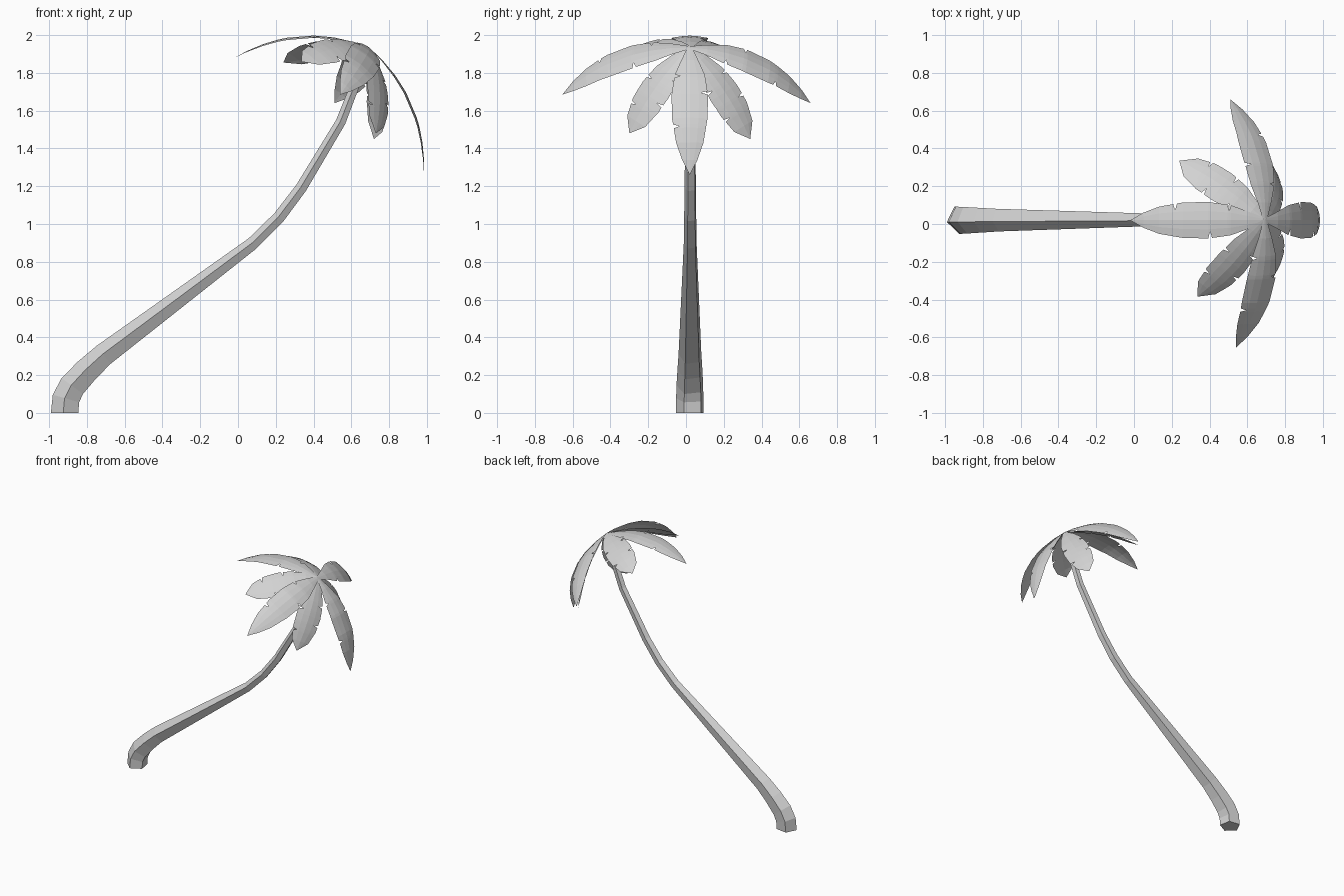
import bpy, bmesh, math
from mathutils import Vector

cube = bpy.data.objects.get("Cube")
if cube:
    bpy.data.objects.remove(cube, do_unlink=True)

grey = bpy.data.materials.new("light grey")
grey.use_nodes = True
grey.diffuse_color = (0.65, 0.65, 0.65, 1)
grey.node_tree.nodes["Principled BSDF"].inputs["Base Color"].default_value = (0.65, 0.65, 0.65, 1)


def finish(bm, name):
    """Turn a bmesh into a flat shaded object."""
    bmesh.ops.remove_doubles(bm, verts=bm.verts, dist=0.0005)
    mesh = bpy.data.meshes.new(name)
    bm.to_mesh(mesh)
    bm.free()
    mesh.materials.append(grey)
    obj = bpy.data.objects.new(name, mesh)
    bpy.context.collection.objects.link(obj)


def bridge(bm, a, b):
    for i in range(len(a) - 1):
        bm.faces.new((a[i], a[i + 1], b[i + 1], b[i]))


# Trunk: a five-sided tube along a bent path of (x, z, radius)
path = [(-0.915, 0, 0.077), (-0.908, 0.075, 0.077), (-0.875, 0.14, 0.075),
        (-0.8, 0.222, 0.07), (-0.71, 0.305, 0.064), (0.077, 0.895, 0.036),
        (0.218, 1.035, 0.034), (0.335, 1.19, 0.032), (0.545, 1.54, 0.028),
        (0.615, 1.72, 0.026), (0.68, 1.91, 0.022)]
bm = bmesh.new()
rings = []
for i, (x, z, r) in enumerate(path):
    before, after = path[max(i - 1, 0)], path[min(i + 1, len(path) - 1)]
    t = Vector((after[0] - before[0], 0, after[1] - before[1])).normalized()
    if i == 0:
        t = Vector((0, 0, 1))
    across = Vector((t.z, 0, -t.x))
    ring = []
    for k in range(5):
        a = math.radians(-26 + 72 * k)
        p = Vector((x, 0.024, z)) + across * r * math.cos(a)
        p.y += r * math.sin(a)
        ring.append(bm.verts.new(p))
    rings.append(ring)
for a, b in zip(rings, rings[1:]):
    bridge(bm, a + a[:1], b + b[:1])
bm.faces.new(rings[0][::-1])
bm.faces.new(rings[-1])
finish(bm, "trunk")

# Fronds: arched leaves with slits, spread around the tilted crown axis
ROOT = Vector((0.695, 0.02, 1.935))
AXIS = Vector((0.62, 0, 0.79)).normalized()
LONG = [(0, 0.012), (0.12, 0.045), (0.25, 0.08), (0.42, 0.097),
        (0.6, 0.094), (0.78, 0.072), (0.9, 0.04), (1, 0)]
SHORT = [(0, 0.012), (0.15, 0.052), (0.32, 0.085), (0.52, 0.098),
         (0.7, 0.094), (0.87, 0.068), (1, 0)]
SLIT = 0.014


def half_width(outline, t):
    for (t0, w0), (t1, w1) in zip(outline, outline[1:]):
        if t <= t1:
            return w0 + (w1 - w0) * (t - t0) / (t1 - t0)


def frond(name, tip, outline, bulge, slits):
    chord = Vector(tip) - ROOT
    d = chord.normalized()
    n = (AXIS - d * AXIS.dot(d)).normalized()
    side = d.cross(n)
    bm = bmesh.new()
    for sign in (-1, 1):
        cuts = slits[sign]
        # both halves share the same stations so the midrib stays closed
        all_cuts = slits[1] + slits[-1]
        stations = {t for t, w in outline
                    if all(abs(t - c) > 0.03 for c in all_cuts)}
        for c in all_cuts:
            stations |= {c - SLIT, c, c + SLIT}
        rows = []
        for t in sorted(stations):
            w = half_width(outline, t)
            row = []
            for f, drop in ((0, 0), (0.5, 0.004), (1, 0.012)):
                if f == 1 and t in cuts:
                    f, drop = 0.62, 0.006
                lift = 4 * bulge * t * (1 - t) - drop * w / 0.095
                row.append(bm.verts.new(ROOT + chord * t + n * lift + side * sign * f * w))
            rows.append(row[::sign])
        for a, b in zip(rows, rows[1:]):
            bridge(bm, a, b)
    finish(bm, name)


long_slits = {1: (0.26, 0.66), -1: (0.4,)}
short_slits = {1: (0.45, 0.74), -1: (0.36, 0.62)}

for name, tip in (("upper_frond", (-0.02, 0.02, 1.88)),
                  ("lower_frond", (0.985, 0.02, 1.26)),
                  ("back_frond", (0.51, 0.66, 1.64)),
                  ("front_frond", (0.54, -0.655, 1.685))):
    frond(name, tip, LONG, 0.088, long_slits)

for name, tip in (("short_back_right_frond", (0.24, 0.335, 1.855)),
                  ("short_front_right_frond", (0.335, -0.385, 1.86)),
                  ("short_back_left_frond", (0.72, 0.34, 1.45)),
                  ("short_front_left_frond", (0.73, -0.3, 1.48))):
    frond(name, tip, SHORT, 0.045, short_slits)
